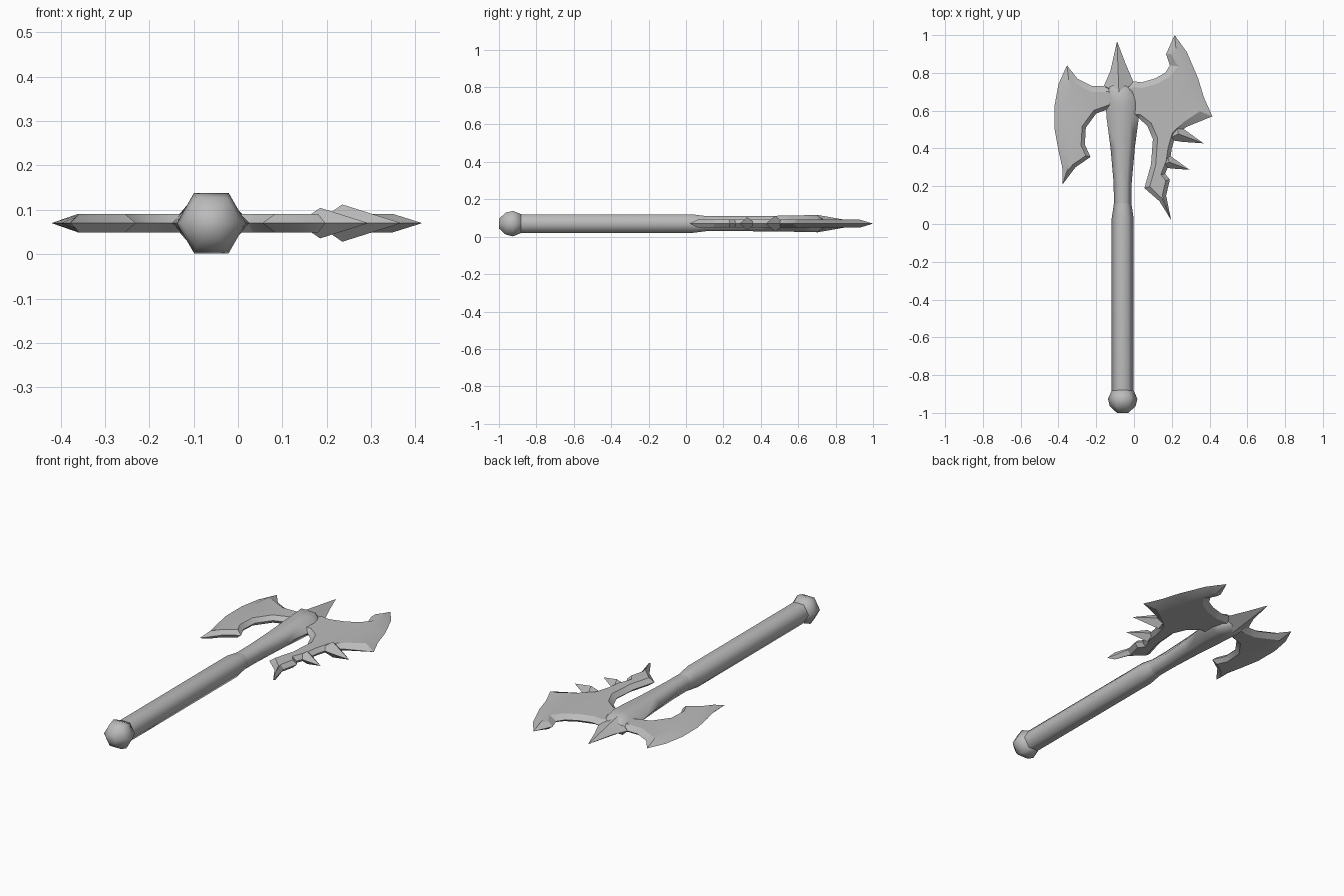
import bpy
import bmesh
import math
from mathutils import Vector

old_cube = bpy.data.objects.get("Cube")
if old_cube:
    bpy.data.objects.remove(old_cube, do_unlink=True)

AXIS_X = -0.06      # centre line of the shaft
MID_Z = 0.07        # middle plane of the whole weapon

steel = bpy.data.materials.new("grey_steel")
steel.use_nodes = True
steel.diffuse_color = (0.5, 0.5, 0.5, 1)
steel.node_tree.nodes["Principled BSDF"].inputs["Base Color"].default_value = (0.5, 0.5, 0.5, 1)


def finish(bm, name, angle):
    """Turn a bmesh into a named, shaded object."""
    bmesh.ops.recalc_face_normals(bm, faces=bm.faces[:])
    mesh = bpy.data.meshes.new(name)
    bm.to_mesh(mesh)
    bm.free()
    mesh.materials.append(steel)
    obj = bpy.data.objects.new(name, mesh)
    bpy.context.collection.objects.link(obj)
    bpy.ops.object.select_all(action="DESELECT")
    obj.select_set(True)
    bpy.context.view_layer.objects.active = obj
    bpy.ops.object.shade_smooth_by_angle(angle=math.radians(angle))
    return obj


def hex_loft(name, sections, angle):
    """Skin six-sided rings; each section is (y, centre x, half width, half height)."""
    bm = bmesh.new()
    rings = []
    for y, cx, half_x, half_z in sections:
        ring = []
        for k in range(6):
            a = math.tau * k / 6
            z = MID_Z + half_z * math.sin(a) / math.sin(math.pi / 3)
            ring.append(bm.verts.new((cx + half_x * math.cos(a), y, z)))
        rings.append(ring)
    for lower, upper in zip(rings, rings[1:]):
        for k in range(6):
            n = (k + 1) % 6
            bm.faces.new((lower[k], lower[n], upper[n], upper[k]))
    bm.faces.new(rings[0])
    bm.faces.new(rings[-1])
    return finish(bm, name, angle)


def inset_point(points, i, width, turn):
    """Move an outline corner inwards by a bevel width, limited at sharp horns."""
    here = points[i]
    before = (here - points[i - 1]).normalized()
    after = (points[(i + 1) % len(points)] - here).normalized()
    normal_a = Vector((-before.y, before.x)) * turn
    normal_b = Vector((-after.y, after.x)) * turn
    bisector = (normal_a + normal_b).normalized()
    reach = width / max(bisector.dot(normal_a), 0.45)
    return here + bisector * reach


def blade(name, outline, half_thick):
    """Flat plate whose rim is bevelled to an edge; outline is (x, y, bevel width)."""
    points = [Vector(p[:2]) for p in outline]
    area = sum(points[i - 1].cross(points[i]) for i in range(len(points)))
    turn = 1 if area > 0 else -1
    bm = bmesh.new()
    rim = [bm.verts.new((p.x, p.y, MID_Z)) for p in points]
    for side in (1, -1):
        flat = []
        for i, row in enumerate(outline):
            q = inset_point(points, i, row[2], turn)
            flat.append(bm.verts.new((q.x, q.y, MID_Z + side * half_thick)))
        for i in range(len(rim)):
            bm.faces.new((rim[i - 1], rim[i], flat[i], flat[i - 1]))
        bm.faces.new(flat)
    return finish(bm, name, 25)


def spike(name, outline, ridge, half_thick):
    """Faceted spike: a flat outline rising to one peak on each side."""
    bm = bmesh.new()
    rim = [bm.verts.new((x, y, MID_Z)) for x, y in outline]
    for side in (1, -1):
        peak = bm.verts.new((ridge[0], ridge[1], MID_Z + side * half_thick))
        for i in range(len(rim)):
            bm.faces.new((rim[i - 1], rim[i], peak))
    return finish(bm, name, 20)


# Shaft: pommel, grip, and the neck that widens into the axe head
hex_loft("pommel", [
    (-1.0, AXIS_X, 0.03, 0.026),
    (-0.965, AXIS_X, 0.068, 0.058),
    (-0.925, AXIS_X, 0.078, 0.068),
    (-0.88, AXIS_X, 0.057, 0.05),
], 75)
hex_loft("grip", [
    (-0.9, AXIS_X, 0.058, 0.05),
    (0.03, AXIS_X, 0.058, 0.05),
    (0.11, AXIS_X, 0.046, 0.04),
], 75)
hex_loft("neck", [
    (0.1, AXIS_X, 0.046, 0.04),
    (0.22, AXIS_X, 0.048, 0.04),
    (0.4, AXIS_X, 0.064, 0.041),
    (0.56, AXIS_X, 0.085, 0.043),
    (0.64, AXIS_X, 0.09, 0.045),
    (0.7, -0.07, 0.08, 0.046),
    (0.74, -0.08, 0.06, 0.02),
], 75)

# Spike on top of the head
spike("top_spike", [
    (-0.16, 0.73), (-0.125, 0.81), (-0.09, 0.968),
    (-0.045, 0.85), (0.0, 0.745), (-0.07, 0.6),
], (-0.08, 0.7), 0.047)

# Smaller crescent blade
blade("right_blade", [
    (-0.07, 0.74, 0.03), (-0.15, 0.73, 0.03), (-0.22, 0.73, 0.03),
    (-0.3, 0.77, 0.03), (-0.355, 0.84, 0.04), (-0.4, 0.74, 0.05),
    (-0.42, 0.63, 0.06), (-0.42, 0.5, 0.06), (-0.4, 0.39, 0.05),
    (-0.38, 0.3, 0.035), (-0.378, 0.21, 0.03), (-0.31, 0.3, 0.02),
    (-0.23, 0.355, 0.02), (-0.26, 0.42, 0.02), (-0.255, 0.51, 0.02),
    (-0.2, 0.585, 0.02), (-0.13, 0.61, 0.02), (-0.07, 0.61, 0.02),
], 0.021)

# Larger blade with a hooked horn and a long beard
blade("left_blade", [
    (-0.07, 0.74, 0.03), (0.0, 0.755, 0.03), (0.04, 0.75, 0.03),
    (0.11, 0.77, 0.03), (0.165, 0.8, 0.03), (0.19, 0.84, 0.04),
    (0.17, 0.9, 0.025), (0.215, 1.0, 0.035), (0.28, 0.91, 0.05),
    (0.34, 0.77, 0.07), (0.37, 0.67, 0.07), (0.415, 0.57, 0.05),
    (0.28, 0.515, 0.03), (0.22, 0.47, 0.02), (0.2, 0.4, 0.02),
    (0.19, 0.33, 0.02), (0.165, 0.265, 0.02), (0.19, 0.235, 0.02),
    (0.17, 0.15, 0.02), (0.197, 0.02, 0.02), (0.135, 0.12, 0.02),
    (0.055, 0.19, 0.025), (0.09, 0.315, 0.025), (0.1, 0.45, 0.025),
    (0.07, 0.52, 0.025), (0.025, 0.56, 0.02), (-0.07, 0.56, 0.02),
], 0.021)

# Two barbs on the outer side of the beard
BARB = [(-0.06, -0.03), (-0.01, 0.053), (0.133, -0.05), (0.02, -0.042)]
for label, x, y, size in (("upper_barb", 0.235, 0.477, 1.0),
                          ("lower_barb", 0.185, 0.328, 0.82)):
    spike(label, [(x + dx * size, y + dy * size) for dx, dy in BARB],
          (x, y), 0.042 * size)
